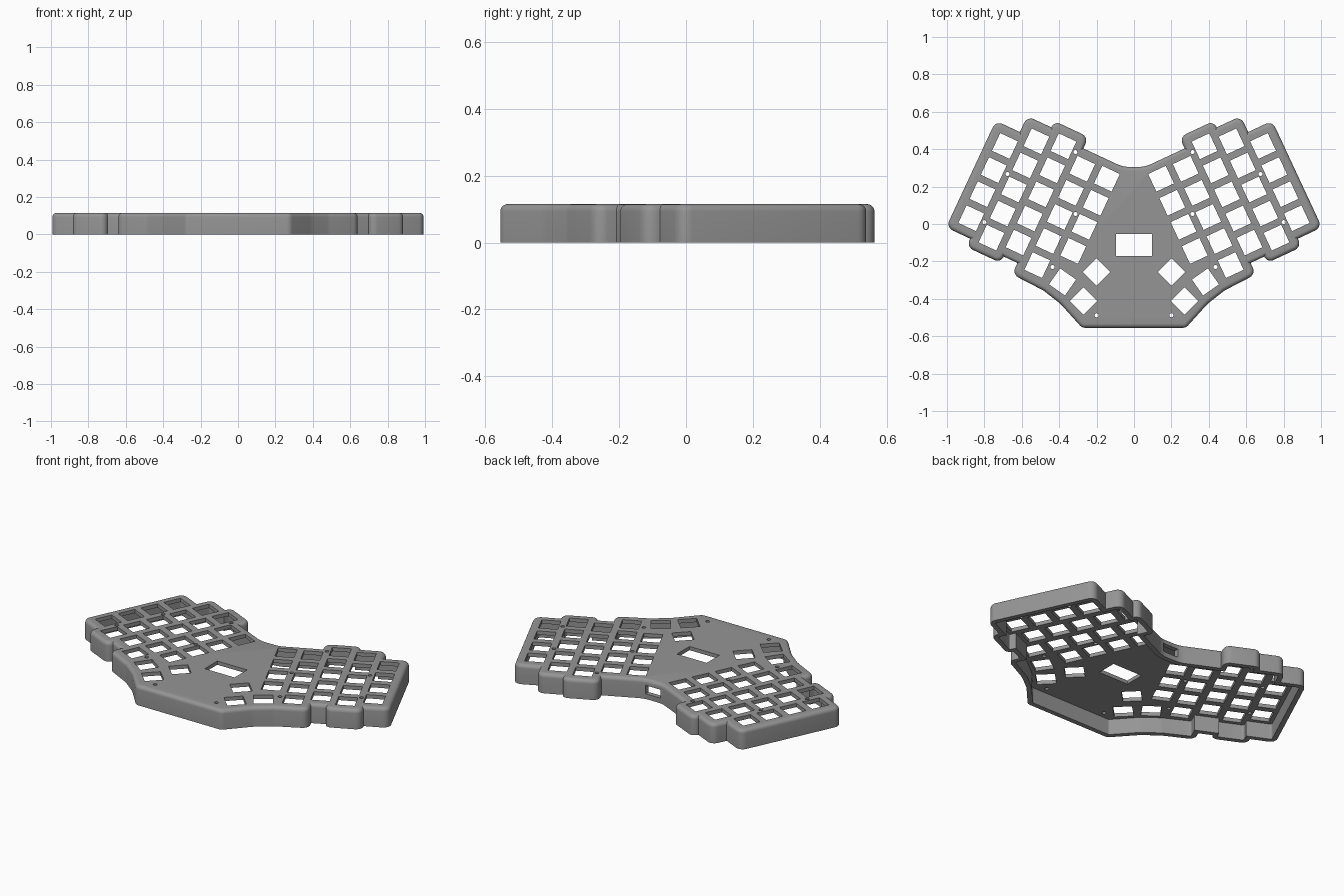
import bpy, bmesh, math
from mathutils import Vector, Matrix

if "Cube" in bpy.data.objects:
    bpy.data.objects.remove(bpy.data.objects["Cube"])

H = 0.115        # case height
WALL = 0.028     # wall thickness
PLATE = 0.022    # top plate thickness
FILLET = 0.022   # rounded upper rim
PITCH = 0.142    # key spacing
HALF = 0.1015    # key centre to case edge
KEY = 0.104      # key hole size
TILT = math.radians(25)
ORIGIN = Vector((-0.690, 0.417))   # top key of the outer left column
ROW = Vector((math.cos(TILT), -math.sin(TILT)))
UP = Vector((math.sin(TILT), math.cos(TILT)))

# Columns from outer to inner: height of the top key, number of rows
COLUMNS = [(0.0, 4), (0.0936, 5), (0.131, 5), (0.064, 5), (0.072, 4)]


def local(r, u):
    return ORIGIN + ROW * r + UP * u


def top(c):
    return COLUMNS[c][0] + HALF


def bottom(c):
    return COLUMNS[c][0] - (COLUMNS[c][1] - 1) * PITCH - HALF


def left(c):
    return c * PITCH - HALF


def right(c):
    return c * PITCH + HALF


def round_corners(corners, steps=6):
    """Replace each (point, radius) corner by an arc."""
    out = []
    n = len(corners)
    for i, (p, rad) in enumerate(corners):
        a = corners[i - 1][0] - p
        b = corners[(i + 1) % n][0] - p
        if rad <= 0:
            out.append(p)
            continue
        half = a.angle(b) / 2
        d = min(rad / math.tan(half), 0.93 * a.length, 0.93 * b.length)
        rad = d * math.tan(half)
        a.normalize()
        b.normalize()
        mid = p + (a + b).normalized() * (rad / math.sin(half))
        s, e = p + a * d - mid, p + b * d - mid
        sweep = s.angle_signed(e)
        for k in range(steps + 1):
            out.append(mid + Matrix.Rotation(-sweep * k / steps, 2) @ s)
    return out


def inset(loop, d):
    """Move a counterclockwise loop inwards by d."""
    out = []
    for i, p in enumerate(loop):
        e1 = (p - loop[i - 1]).normalized()
        e2 = (loop[(i + 1) % len(loop)] - p).normalized()
        n1, n2 = Vector((-e1.y, e1.x)), Vector((-e2.y, e2.x))
        out.append(p + (n1 + n2) * (d / (1 + n1.dot(n2))))
    return out


def new_object(name, bm):
    bmesh.ops.recalc_face_normals(bm, faces=bm.faces)
    me = bpy.data.meshes.new(name)
    bm.to_mesh(me)
    bm.free()
    ob = bpy.data.objects.new(name, me)
    bpy.context.collection.objects.link(ob)
    return ob


# Stepped outline of the left half, from the back centre round to the front
R = 0.04
half_outline = [
    (local(0.619, top(3)), 0.15),
    (local(right(2), top(3)), 0), (local(right(2), top(2)), R),
    (local(left(2), top(2)), R), (local(left(2), top(1)), 0),
    (local(left(1), top(1)), R), (local(left(1), top(0)), 0),
    (local(left(0), top(0)), R), (local(left(0), bottom(0)), R),
    (local(left(1), bottom(0)), 0), (local(left(1), bottom(1)), R),
    (local(right(1), bottom(1)), R), (local(right(1), bottom(2)), 0),
    (local(left(3), bottom(2)), 0), (local(left(3), bottom(3)), R),
    (Vector((-0.485, -0.355)), 0.12), (Vector((-0.395, -0.425)), 0.2),
    (Vector((-0.278, -0.555)), R),
]
corners = half_outline + [(Vector((-p.x, p.y)), r) for p, r in reversed(half_outline)]
outline = round_corners(corners)

# Hollow case: outer wall, rounded rim and flat top, then inner wall and ceiling
bm = bmesh.new()


def ring(d, z):
    pts = inset(outline, d) if d else outline
    return [bm.verts.new((p.x, p.y, z)) for p in pts]


def bridge(a, b):
    for i in range(len(a)):
        j = (i + 1) % len(a)
        bm.faces.new((a[i], a[j], b[j], b[i]))


rings = [ring(WALL, H - PLATE), ring(WALL, 0), ring(0, 0)]
for k in range(6):
    t = math.radians(18 * k)
    rings.append(ring(FILLET * (1 - math.cos(t)), H - FILLET * (1 - math.sin(t))))
for a, b in zip(rings, rings[1:]):
    bridge(a, b)
bm.faces.new(rings[-1])
bm.faces.new(rings[0])
case = new_object("keyboard_case", bm)

# Cutters for all openings
cut = bmesh.new()


def cut_box(x, y, sx, sy, z0, z1, angle=0.0):
    m = (Matrix.Translation((x, y, (z0 + z1) / 2)) @ Matrix.Rotation(angle, 4, 'Z')
         @ Matrix.Diagonal((sx, sy, z1 - z0, 1)))
    bmesh.ops.create_cube(cut, size=1, matrix=m)


keys = []
for c, (t, rows) in enumerate(COLUMNS):
    for k in range(rows):
        p = local(c * PITCH, t - k * PITCH)
        keys.append((p.x, p.y, 25))
keys += [(-0.382, -0.31, 35), (-0.2, -0.257, 45), (-0.27, -0.412, 45)]   # thumb keys
screws = [(-0.313, 0.385), (-0.676, 0.267), (-0.8, 0.01),
          (-0.313, 0.053), (-0.436, -0.23), (-0.2, -0.488)]

for s in (1, -1):
    for x, y, deg in keys:
        cut_box(s * x, y, KEY, KEY, 0.05, 0.2, -s * math.radians(deg))
    for x, y in screws:
        bmesh.ops.create_cone(cut, cap_ends=True, segments=16, radius1=0.011, radius2=0.011,
                              depth=0.15, matrix=Matrix.Translation((s * x, y, 0.125)))
cut_box(0, -0.113, 0.195, 0.118, 0.05, 0.2)       # display window
cut_box(0, 0.305, 0.1, 0.12, 0.03, 0.08)          # cable port in the back wall
cutter = new_object("opening_cutter", cut)
cutter.hide_render = True

mod = case.modifiers.new("openings", 'BOOLEAN')
mod.operation = 'DIFFERENCE'
mod.solver = 'EXACT'
mod.object = cutter
bpy.context.view_layer.objects.active = case
case.select_set(True)
cutter.select_set(False)
bpy.ops.object.modifier_apply(modifier=mod.name)
bpy.data.objects.remove(cutter)

mat = bpy.data.materials.new("grey plastic")
mat.diffuse_color = (0.3, 0.3, 0.3, 1)
mat.use_nodes = True
mat.node_tree.nodes["Principled BSDF"].inputs["Base Color"].default_value = mat.diffuse_color
case.data.materials.clear()
case.data.materials.append(mat)
bpy.ops.object.shade_smooth_by_angle(angle=math.radians(30))
